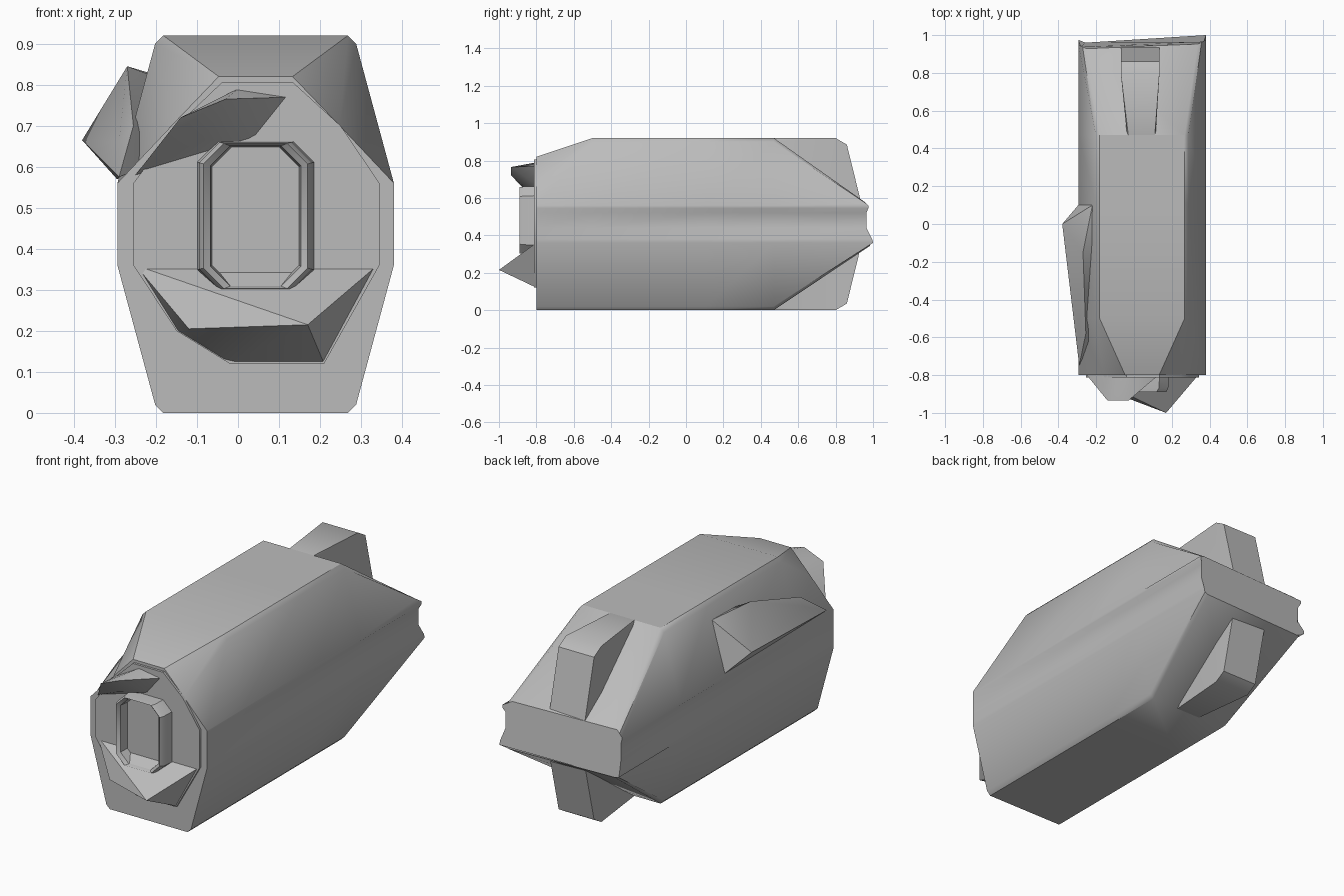
import bpy, bmesh, math
from mathutils import Vector

if "Cube" in bpy.data.objects:
    bpy.data.objects.remove(bpy.data.objects["Cube"])

CX = 0.043  # body centre line

grey = bpy.data.materials.new("plain grey")
grey.diffuse_color = (0.5, 0.5, 0.5, 1)
grey.use_nodes = True
grey.node_tree.nodes["Principled BSDF"].inputs["Base Color"].default_value = grey.diffuse_color


def finish(name, bm, angle=35):
    bmesh.ops.remove_doubles(bm, verts=bm.verts, dist=0.0005)
    bmesh.ops.recalc_face_normals(bm, faces=bm.faces)
    me = bpy.data.meshes.new(name)
    bm.to_mesh(me)
    bm.free()
    me.materials.append(grey)
    ob = bpy.data.objects.new(name, me)
    bpy.context.collection.objects.link(ob)
    bpy.ops.object.select_all(action='DESELECT')
    ob.select_set(True)
    bpy.context.view_layer.objects.active = ob
    bpy.ops.object.shade_smooth_by_angle(angle=math.radians(angle))
    return ob


def loft(name, rings, caps=True, close=False, angle=35):
    bm = bmesh.new()
    vs = [[bm.verts.new(p) for p in r] for r in rings]
    n = len(vs[0])
    for a, b in zip(vs, vs[1:]):
        for i in range(n):
            j = (i + 1) % n
            bm.faces.new((a[i], a[j], b[j], b[i]))
    if caps:
        bm.faces.new(vs[0])
        bm.faces.new(vs[-1])
    return finish(name, bm, angle)


def hull(name, pts, angle=35):
    bm = bmesh.new()
    for p in pts:
        bm.verts.new(p)
    res = bmesh.ops.convex_hull(bm, input=bm.verts)
    junk = {g for g in res["geom_interior"] if isinstance(g, bmesh.types.BMVert)}
    bmesh.ops.delete(bm, geom=list(junk), context='VERTS')
    return finish(name, bm, angle)


def section(y, half, dip=0.0, skew=0.0):
    """Mirror a half profile of (half width, z, y offset), lowest point first."""
    right = [(w - (dip if 0.4 < z < 0.53 else 0), z, o) for w, z, o in half]
    pts = [(CX + w, y + o + skew, z) for w, z, o in right]
    return pts + [(CX - w, y + o, z) for w, z, o in reversed(right)]


# Body: eight-sided tube with a side groove, chamfered front and sloped tail
low = [(.225, 0, 0), (.245, .02, 0), (.337, .36, 0), (.337, .38, 0),
       (.337, .44, 0), (.337, .52, 0), (.337, .545, 0), (.337, .56, 0)]
full = low + [(.245, .90, 0), (.225, .92, 0)]
arch = low + [(.205, .70, 0), (.09, .82, 0)]
tail = [(.30, .345, .01), (.32, .352, .01), (.337, .36, .025), (.337, .38, .02),
        (.325, .44, -.01), (.325, .52, -.01), (.337, .545, 0), (.337, .56, 0),
        (.315, .57, -.012), (.295, .58, -.022)]
loft("body", [section(-.8, arch), section(-.5, full, .008), section(.11, full, .014),
              section(.47, full, .018), section(.95, tail, 0, .025)])

# Front plate with a cut-corner outline
outline = [(-.255, .36), (-.255, .56), (-.15, .70), (-.04, .805), (.135, .805),
           (.25, .70), (.345, .56), (.345, .36), (.21, .12), (-.02, .12), (-.15, .20)]
loft("front_plate", [[(x, y, z) for x, z in outline] for y in (-.79, -.812)])


# Muzzle: raised cut-corner ring with a recessed centre
def slot(y, hw, hh, cut):
    q = [(hw, hh - cut), (hw - cut, hh), (cut - hw, hh), (-hw, hh - cut),
         (-hw, cut - hh), (cut - hw, -hh), (hw - cut, -hh), (hw, cut - hh)]
    return [(CX + a, y, .48 + b) for a, b in q]


loft("muzzle_ring", [slot(-.80, .143, .182, .05), slot(-.87, .138, .180, .05),
                     slot(-.89, .127, .177, .05), slot(-.875, .110, .171, .048),
                     slot(-.825, .106, .168, .048)])

# Pointed lip below the muzzle
hull("lower_lip", [(.17, -1, .215), (-.12, -.89, .205), (.21, -.8, .12), (-.02, -.8, .12),
                   (-.15, -.8, .20), (-.25, -.8, .36), (.34, -.8, .36)])

# Small brow above the muzzle
hull("brow", [(-.14, -.935, .72), (-.03, -.935, .765), (-.25, -.8, .58), (-.14, -.8, .71),
              (.0, -.8, .79), (.13, -.8, .77), (-.09, -.87, .665), (.05, -.8, .67)])

# Wedge on the left side
hull("side_wedge", [(-.38, 0, .665), (-.27, -.15, .845), (-.22, .10, .83), (-.295, .10, .57),
                    (-.29, -.58, .66), (-.255, -.58, .70), (-.29, -.75, .575),
                    (-.15, .0, .80), (-.18, -.5, .62)])

# Tail fins, upper and lower
fin = [(.40, .90), (.47, .92), (.80, .92), (.86, .885), (.94, .56), (.80, .56)]
for name, flip in (("upper_fin", False), ("lower_fin", True)):
    pts = []
    for y, z in fin:
        back = min(1, max(0, (y - .47) / .33))
        zz = .92 - z if flip else z
        pts += [(-.03 - .04 * back, y, zz), (.11 + .025 * back, y, zz)]
    hull(name, pts)
